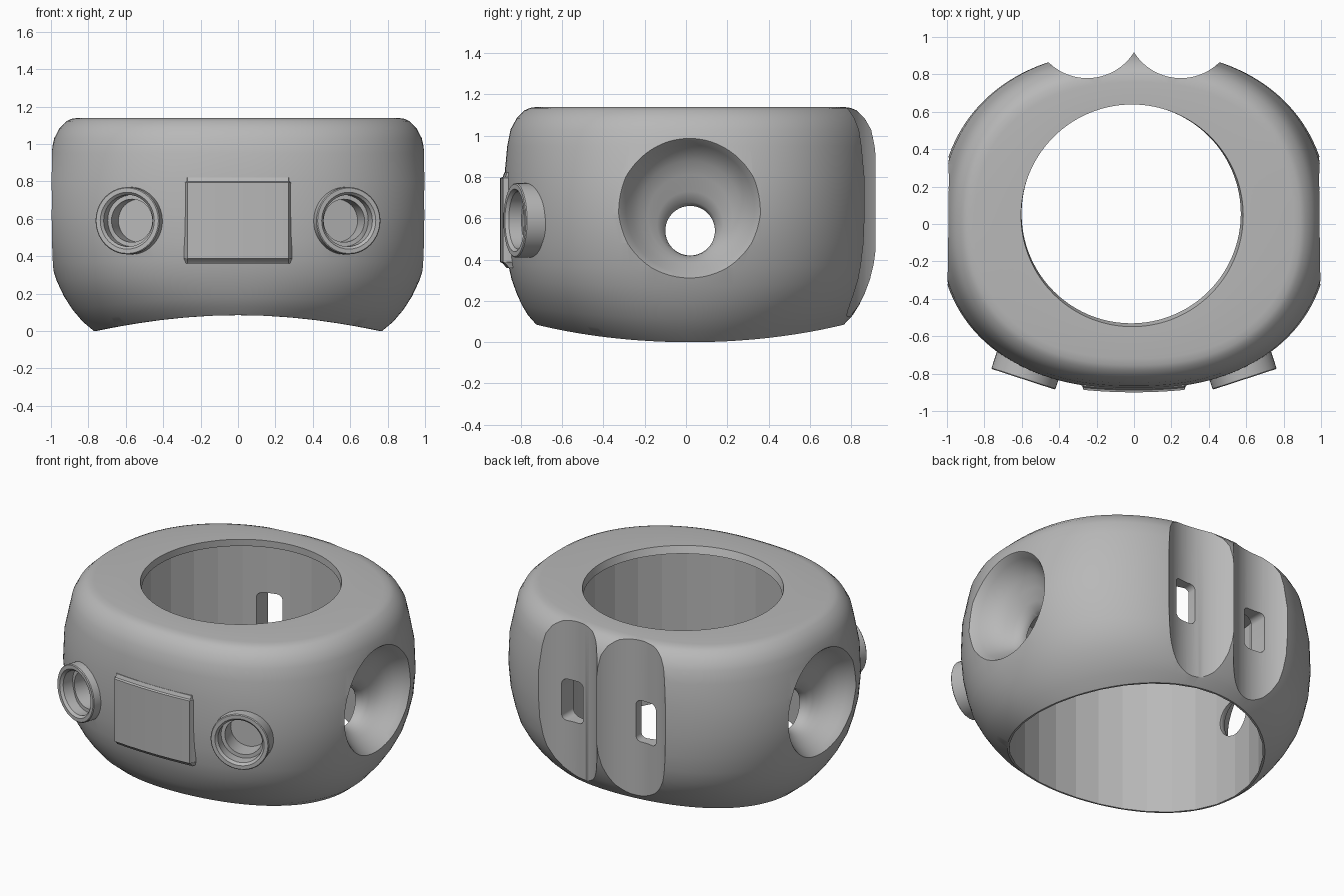
import bpy, bmesh, math
from mathutils import Vector

cube = bpy.data.objects.get("Cube")
if cube:
    bpy.data.objects.remove(cube, do_unlink=True)

grey = bpy.data.materials.new("matte grey")
grey.use_nodes = True
COLOUR = (0.48, 0.48, 0.48, 1)
grey.diffuse_color = COLOUR
grey.node_tree.nodes["Principled BSDF"].inputs["Base Color"].default_value = COLOUR


def loft(name, rings, closed=False, flat_rows=()):
    """Skin a list of equal-length point rings; cap the ends unless closed."""
    bm = bmesh.new()
    rows = [[bm.verts.new(p) for p in ring] for ring in rings]
    count = len(rows[0])
    for i in range(len(rows) if closed else len(rows) - 1):
        a, b = rows[i], rows[(i + 1) % len(rows)]
        for j in range(count):
            k = (j + 1) % count
            face = bm.faces.new((a[j], a[k], b[k], b[j]))
            face.smooth = i not in flat_rows
    if not closed:
        bm.faces.new(rows[0])
        bm.faces.new(rows[-1])
    bmesh.ops.recalc_face_normals(bm, faces=bm.faces)
    mesh = bpy.data.meshes.new(name)
    bm.to_mesh(mesh)
    bm.free()
    mesh.materials.append(grey)
    obj = bpy.data.objects.new(name, mesh)
    bpy.context.collection.objects.link(obj)
    return obj


def mark_sharp(obj, degrees=35):
    bm = bmesh.new()
    bm.from_mesh(obj.data)
    for e in bm.edges:
        e.smooth = e.calc_face_angle(0) < math.radians(degrees)
    bm.to_mesh(obj.data)
    bm.free()


def cut(target, cutter):
    mod = target.modifiers.new("cut", 'BOOLEAN')
    mod.operation = 'DIFFERENCE'
    mod.solver = 'EXACT'
    mod.object = cutter
    bpy.context.view_layer.objects.active = target
    bpy.ops.object.modifier_apply(modifier=mod.name)
    bpy.data.objects.remove(cutter, do_unlink=True)


def circle(centre, u, v, radius, sides):
    steps = [math.tau * i / sides for i in range(sides)]
    return [centre + radius * (u * math.cos(t) + v * math.sin(t)) for t in steps]


X, Y, Z = Vector((1, 0, 0)), Vector((0, 1, 0)), Vector((0, 0, 1))

# Body shell: outer skin, thin lid with an opening, straight faceted bore
SEG, FACET = 160, 5


def oval(t, rx, ry, zx, zy, n=2, cx=0, cy=0):
    c, s = math.cos(t), math.sin(t)
    if n > 2 and s > 0:
        ry *= 1.055
    r = (abs(c / rx) ** n + abs(s / ry) ** n) ** (-1 / n)
    return Vector((cx + r * c, cy + r * s, zx + (zy - zx) * s * s))


def smooth_ring(*args):
    return [oval(math.tau * i / SEG, *args) for i in range(SEG)]


def facet_ring(*args):
    pts = smooth_ring(*args)
    ring = []
    for i in range(SEG):
        a = i - i % FACET
        ring.append(pts[a].lerp(pts[(a + FACET) % SEG], (i % FACET) / FACET))
    return ring


# half width, half depth, height at the sides, height at front and back
outer = [(.83, .765, .05, .13), (.885, .795, .115, .18), (.93, .82, .185, .235),
         (.97, .845, .27, .305), (1, .862, .36, .38), (1.03, .875, .48, .48),
         (1.045, .88, .62, .62), (1.035, .88, .8, .8), (1, .866, .95, .95),
         (.983, .85, 1.03, 1.03), (.955, .82, 1.085, 1.085),
         (.915, .783, 1.123, 1.123), (.89, .755, 1.135, 1.135),
         (.855, .72, 1.14, 1.14)]
rings = [smooth_ring(.77, .745, 0, .085, 2, 0, .02)]
rings += [smooth_ring(*o, 2 + .3 * min(1, (i + 1) / 4)) for i, o in enumerate(outer)]
rings.append(smooth_ring(.594, .594, 1.14, 1.14, 2, -.01, .045))
rings.append(smooth_ring(.586, .586, 1.095, 1.095, 2, -.015, .055))
rings.append(facet_ring(.76, .735, 1.095, 1.095, 2, 0, .02))
rings.append(facet_ring(.76, .735, 0, .085, 2, 0, .02))
last = len(rings) - 1
body = loft("body", rings, closed=True, flat_rows=(last - 1,))

# Side scoops: shallow bowls with a through hole
scoop = [(1.08, .50, .645), (1.035, .40, .645), (1.01, .36, .645),
         (.985, .335, .645), (.95, .312, .645), (.91, .285, .642),
         (.87, .248, .63), (.84, .205, .605), (.815, .16, .57),
         (.79, .13, .548), (.76, .12, .54), (.45, .12, .54)]
for side in (1, -1):
    cut(body, loft("scoop_cutter", [
        circle(Vector((side * x, .02, z)), Y, Z, r, 64) for x, r, z in scoop]))

# Back grooves with a rounded slot through each
for side in (1, -1):
    cut(body, loft("groove_cutter", [
        circle(Vector((side * .25, 1.075, z)), X, Y, .295, 96) for z in (-.2, 1.4)]))
    slot = []
    for y in (.4, 1):
        ring = []
        for i in range(32):
            t = math.tau * (i + .5) / 32
            c, s = math.cos(t), math.sin(t)
            ring.append(Vector((
                side * .265 + math.copysign(.04, c) + .035 * c, y,
                .61 + math.copysign(.1, s) + .035 * s)))
        slot.append(ring)
    cut(body, loft("slot_cutter", slot))

# Front sockets: blind stepped hole in the body and a raised collar around it
for side, label in ((1, "left"), (-1, "right")):
    axis = Vector((side * .31, -.95, 0)).normalized()
    across = axis.cross(Z)
    face = Vector((side * .592, -.83, .59))

    def socket(profile):
        return [circle(face + axis * d, across, Z, r, 40) for d, r in profile]

    cut(body, loft("socket_cutter", socket(
        [(.2, .142), (-.08, .142), (-.08, .115), (-.2, .115)])))
    collar = loft(label + "_socket_collar", socket(
        [(-.16, .18), (-.005, .18), (0, .175), (0, .152), (-.015, .138),
         (-.16, .138)]), closed=True)
    mark_sharp(collar)

mark_sharp(body)

# Front panel: chamfered plate that follows the curve of the body
half = [i * .03 for i in range(10)]
sections = [(x, 0) for x in half] + [(.274, .012), (.288, .035)]
sections = [(-x, drop) for x, drop in reversed(sections[1:])] + sections
panel_rings = []
for x, drop in sections:
    y = -.9 + .18 * x * x + drop
    profile = [(-.8, .36), (y + .03, .36), (y + .012, .382), (y, .388),
               (y, .795), (y + .012, .8), (y + .02, .822), (-.8, .822)]
    panel_rings.append([Vector((x, py, pz)) for py, pz in profile])
panel = loft("front_panel", panel_rings)
mark_sharp(panel, 25)
